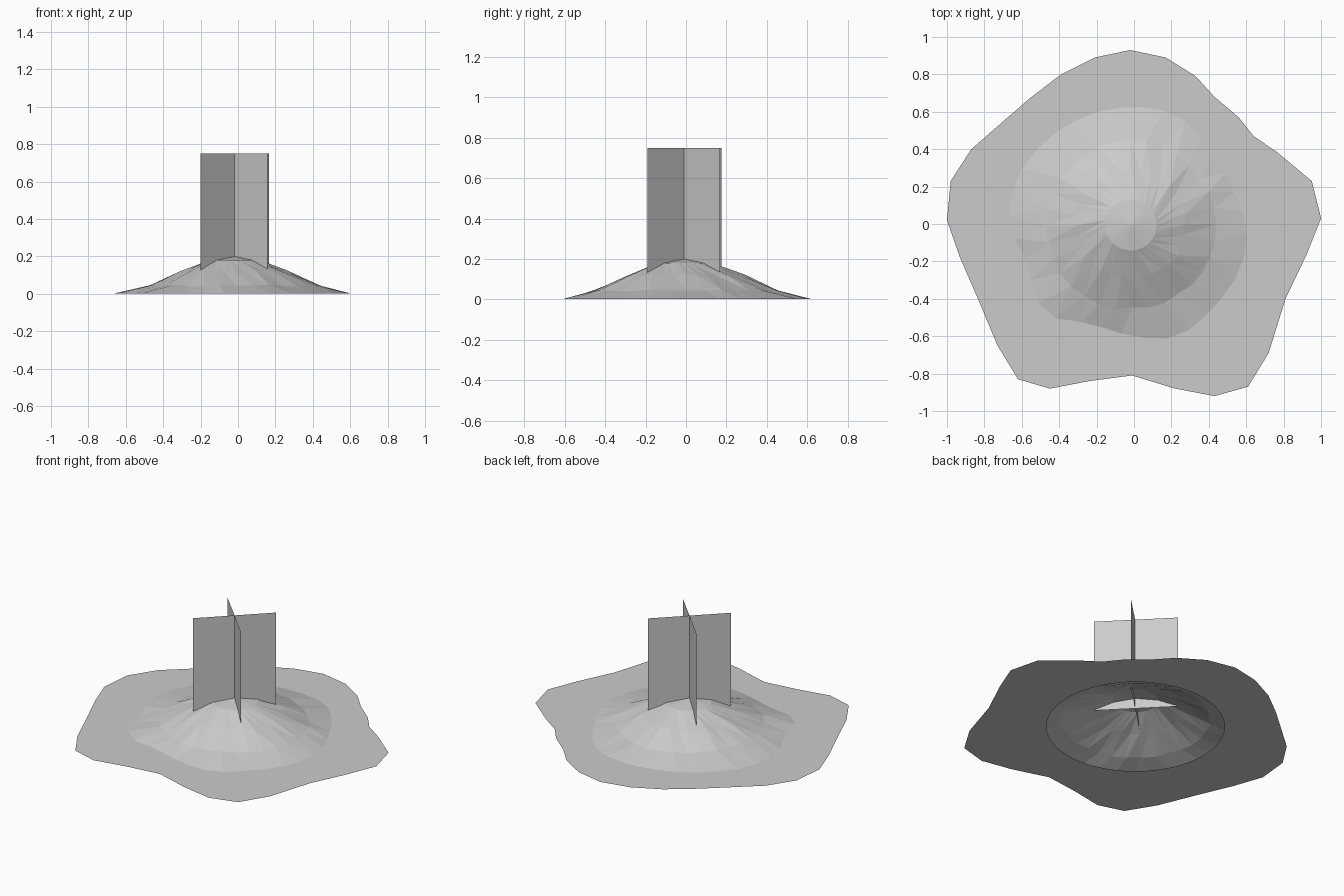
import bpy, bmesh, math, random

random.seed(4)
cube = bpy.data.objects.get("Cube")
if cube:
    bpy.data.objects.remove(cube, do_unlink=True)

CENTER_X, CENTER_Y = -0.016, -0.005

stone = bpy.data.materials.new("light grey")
stone.use_nodes = True
grey = (0.6, 0.6, 0.6, 1)
stone.diffuse_color = grey
stone.node_tree.nodes["Principled BSDF"].inputs["Base Color"].default_value = grey


def finish(name, bm):
    """Turn a bmesh into a flat shaded object."""
    mesh = bpy.data.meshes.new(name)
    bm.to_mesh(mesh)
    bm.free()
    mesh.materials.append(stone)
    obj = bpy.data.objects.new(name, mesh)
    bpy.context.collection.objects.link(obj)
    return obj


def polar(radius, angle, z):
    return (CENTER_X + radius * math.cos(angle), CENTER_Y + radius * math.sin(angle), z)


def closed_loop(bm, points):
    verts = [bm.verts.new(p) for p in points]
    return [bm.edges.new((v, verts[i - 1])) for i, v in enumerate(verts)]


# Flat ground sheet: wavy outline with a round hole under the mound
outline = [(-.02, .93), (.17, .89), (.33, .79), (.43, .68), (.56, .57), (.64, .47),
           (.77, .38), (.95, .23), (1, .03), (.92, -.17), (.81, -.4), (.72, -.69),
           (.61, -.87), (.43, -.92), (.22, -.88), (-.01, -.81), (-.24, -.84),
           (-.45, -.88), (-.62, -.83), (-.73, -.65), (-.83, -.41), (-.93, -.18),
           (-1, .02), (-.98, .23), (-.87, .4), (-.56, .67), (-.39, .8), (-.21, .89)]
bm = bmesh.new()
edges = closed_loop(bm, [(x, y, 0) for x, y in outline])
edges += closed_loop(bm, [polar(.54, math.tau * i / 32, 0) for i in range(32)])
bmesh.ops.triangle_fill(bm, edges=edges, use_beauty=True, normal=(0, 0, 1))
for face in bm.faces:
    face.normal_update()
    if face.normal.z < 0:
        face.normal_flip()
finish("ground_sheet", bm)

# Faceted mound: rings that twist outwards to an uneven rim
SEGMENTS = 32
rim = [.62, .57, .59, .64, .63, .63, .64, .66, .65, .58, .67, .56, .59, .65, .62, .63]


def rim_radius(angle):
    place = angle / math.tau * len(rim)
    low = math.floor(place)
    a, b = rim[low % len(rim)], rim[(low + 1) % len(rim)]
    return a + (b - a) * (place - low)


bm = bmesh.new()
rings = []
for radius, height, twist, rough in [(.137, .18, 0, 0), (.29, .118, .4, .03),
                                     (.45, .045, .6, .02), (None, .001, .7, 0)]:
    ring = []
    for i in range(SEGMENTS):
        angle = math.tau * i / SEGMENTS + twist
        r = radius or rim_radius(angle)
        r *= 1 + random.uniform(-rough, rough)
        ring.append(bm.verts.new(polar(r, angle, height + random.uniform(-rough, rough) / 6)))
    rings.append(ring)
apex = bm.verts.new((CENTER_X, CENTER_Y, .2))
for i in range(SEGMENTS):
    j = (i + 1) % SEGMENTS
    bm.faces.new((apex, rings[0][i], rings[0][j]))
    for inner, outer in zip(rings, rings[1:]):
        bm.faces.new((inner[i], outer[i], inner[j]))
        bm.faces.new((inner[j], outer[i], outer[j]))
finish("mound", bm)

# Two crossed upright panels
for name, (x0, y0), (x1, y1) in [("panel_a", (-.2, -.187), (.165, .167)),
                                 ("panel_b", (-.2, .175), (.157, -.19))]:
    bm = bmesh.new()
    bm.faces.new([bm.verts.new(p) for p in
                  [(x0, y0, .13), (x1, y1, .13), (x1, y1, .75), (x0, y0, .75)]])
    finish(name, bm)
